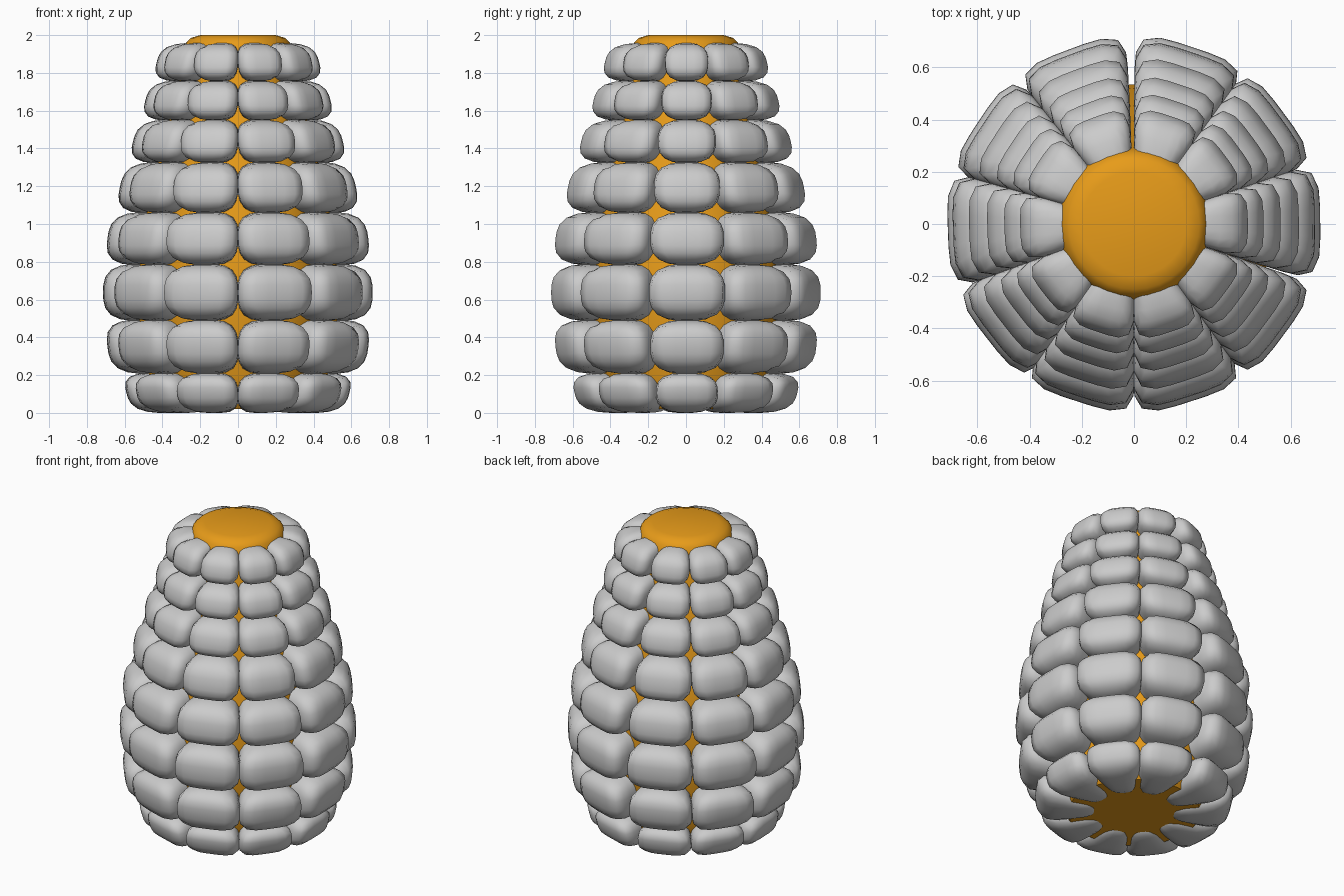
import bpy, bmesh, math

if "Cube" in bpy.data.objects:
    bpy.data.objects.remove(bpy.data.objects["Cube"])

orange = bpy.data.materials.new("orange")
orange.diffuse_color = (0.80, 0.33, 0.01, 1)
orange.use_nodes = True
orange.node_tree.nodes["Principled BSDF"].inputs["Base Color"].default_value = orange.diffuse_color


def finish(bm, name, angle=40):
    bmesh.ops.recalc_face_normals(bm, faces=bm.faces[:])
    me = bpy.data.meshes.new(name)
    bm.to_mesh(me)
    bm.free()
    ob = bpy.data.objects.new(name, me)
    bpy.context.collection.objects.link(ob)
    bpy.ops.object.select_all(action='DESELECT')
    ob.select_set(True)
    bpy.context.view_layer.objects.active = ob
    bpy.ops.object.shade_smooth_by_angle(angle=math.radians(angle))
    return ob


# Core: turned profile (radius, height) closed at both ends
profile = [(0, 0.02), (0.40, 0.02), (0.44, 0.07), (0.48, 0.2), (0.53, 0.49),
           (0.535, 0.7), (0.52, 0.88), (0.49, 1.06), (0.43, 1.32),
           (0.37, 1.55), (0.315, 1.76), (0.29, 1.91), (0.275, 1.96),
           (0.25, 1.985), (0.20, 2.0), (0, 2.0)]
bm = bmesh.new()
pts = [bm.verts.new((r, 0, z)) for r, z in profile]
edges = [bm.edges.new(pair) for pair in zip(pts, pts[1:])]
bmesh.ops.spin(bm, geom=pts + edges, cent=(0, 0, 0), axis=(0, 0, 1),
               angle=math.tau, steps=32, use_duplicate=False)
bmesh.ops.remove_doubles(bm, verts=bm.verts[:], dist=1e-4)
core = finish(bm, "cob_core")
core.data.materials.append(orange)

# Unit kernel: subdivided cube pulled onto a superellipsoid
bm = bmesh.new()
bmesh.ops.create_cube(bm, size=2)
bmesh.ops.subdivide_edges(bm, edges=bm.edges[:], cuts=5, use_grid_fill=True)
for v in bm.verts:
    u, t, w = (math.tan(c * math.pi / 4) for c in v.co)
    s = ((u**4 + t**4) ** 0.75 + abs(w)**3) ** (1 / 3)
    v.co = (u / s, t / s, w / s)
unit_kernel = bpy.data.meshes.new("unit_kernel")
bm.to_mesh(unit_kernel)
bm.free()


# Kernel: rounded wedge, widening outward and leaning with the cob's slope
def add_kernel(bm, angle, outer, z0, z1, lean):
    half_d = 0.12 + 0.11 * outer
    mid = outer - half_d
    half_h = (z1 - z0) / 2 + 0.003
    start = len(bm.verts)
    bm.from_mesh(unit_kernel)
    bm.verts.ensure_lookup_table()
    for v in bm.verts[start:]:
        u, t, w = v.co
        dz = w * half_h
        r = mid + u * half_d
        side = t * r * math.tan(math.radians(18.3))
        r += lean * dz
        v.co = (r * math.cos(angle) - side * math.sin(angle),
                r * math.sin(angle) + side * math.cos(angle),
                max(0, (z0 + z1) / 2 + dz))


# Rows of kernels: outer radius, bottom, top, lean
rows = [(0.59, 0.003, 0.21, 0.25), (0.69, 0.21, 0.49, 0.12),
        (0.713, 0.49, 0.785, 0.0), (0.69, 0.785, 1.06, -0.12),
        (0.625, 1.06, 1.325, -0.2), (0.555, 1.325, 1.55, -0.25),
        (0.49, 1.55, 1.757, -0.25), (0.43, 1.757, 1.955, -0.25)]
angles = [0.5, 36.5, 71.5, 110.5, 146.5, 182, 218, 252, 288, 323.5]
for i, (outer, z0, z1, lean) in enumerate(rows, 1):
    bm = bmesh.new()
    for a in angles:
        add_kernel(bm, math.radians(a), outer, z0, z1, lean)
    finish(bm, f"kernel_row_{i}", 60)
bpy.data.meshes.remove(unit_kernel)
